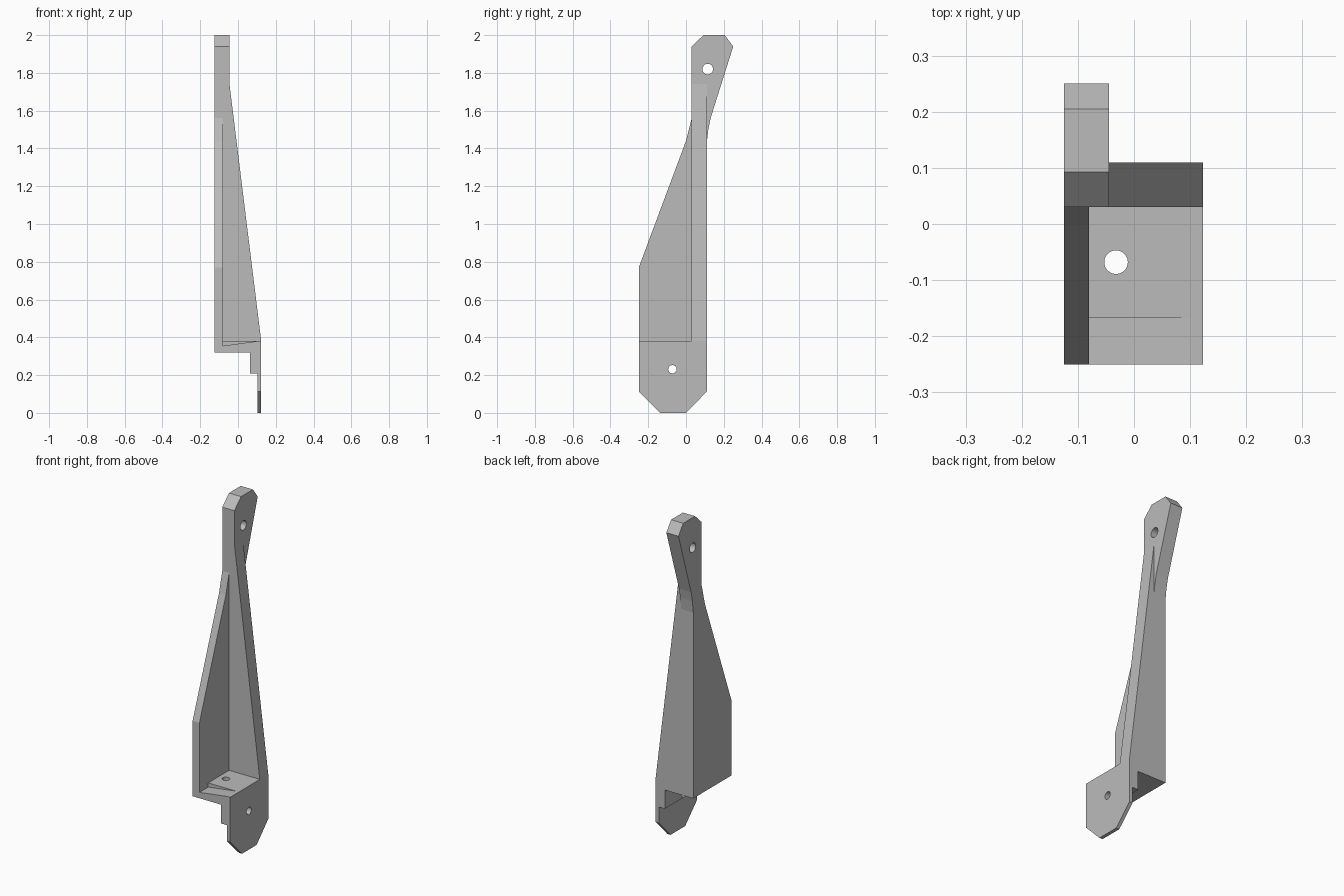
import bpy
import bmesh
from mathutils import Matrix, Vector

if "Cube" in bpy.data.objects:
    bpy.data.objects.remove(bpy.data.objects["Cube"], do_unlink=True)

GREY = (0.5, 0.5, 0.5, 1.0)
grey = bpy.data.materials.new("plain grey")
grey.use_nodes = True
grey.diffuse_color = GREY
grey.node_tree.nodes["Principled BSDF"].inputs["Base Color"].default_value = GREY


def make_object(name, bm):
    bmesh.ops.recalc_face_normals(bm, faces=bm.faces)
    mesh = bpy.data.meshes.new(name)
    bm.to_mesh(mesh)
    bm.free()
    mesh.materials.append(grey)
    obj = bpy.data.objects.new(name, mesh)
    bpy.context.collection.objects.link(obj)
    return obj


def extrude(name, profile, axis, start, end):
    """Extrude a yz profile along x, or an xz profile along y."""
    bm = bmesh.new()
    if axis == "x":
        points = [(start, a, b) for a, b in profile]
        step = Vector((end - start, 0, 0))
    else:
        points = [(a, start, b) for a, b in profile]
        step = Vector((0, end - start, 0))
    face = bm.faces.new([bm.verts.new(p) for p in points])
    new = bmesh.ops.extrude_face_region(bm, geom=[face])["geom"]
    moved = [g for g in new if isinstance(g, bmesh.types.BMVert)]
    bmesh.ops.translate(bm, verts=moved, vec=step)
    return make_object(name, bm)


def drill(parts, centre, radius, axis):
    """Cut a round hole through the given parts."""
    bm = bmesh.new()
    turn = Matrix.Rotation(1.5707963, 4, "Y") if axis == "x" else Matrix()
    bmesh.ops.create_cone(bm, cap_ends=True, segments=32, radius1=radius, radius2=radius,
                          depth=0.3, matrix=Matrix.Translation(centre) @ turn)
    cutter = make_object("hole_cutter", bm)
    cutter.hide_render = True
    for part in parts:
        mod = part.modifiers.new("hole", "BOOLEAN")
        mod.operation = "DIFFERENCE"
        mod.solver = "EXACT"
        mod.object = cutter
        bpy.context.view_layer.objects.active = part
        bpy.ops.object.modifier_apply(modifier=mod.name)
    bpy.data.objects.remove(cutter, do_unlink=True)


# Shared planes of the bracket
LEFT, INNER, ARM, RIGHT = -0.125, -0.08, -0.045, 0.123
FRONT, STEP, WEB, BACK = -0.25, -0.167, 0.03, 0.11
BASE, SHELF = 0.32, 0.38

# Tall thin side wall, tapering toward the arm
extrude("side_wall", [(FRONT, BASE), (FRONT, 0.77), (0, 1.44), (WEB, 1.56), (WEB, BASE)],
        "x", LEFT, INNER)

# Back wall with a long sloping edge
extrude("back_wall", [(LEFT, BASE), (RIGHT, BASE), (RIGHT, SHELF), (ARM, 1.74),
                      (ARM, 1.43), (LEFT, 1.43)], "y", WEB, BACK)

# Upper arm with a chamfered, drilled end
arm = extrude("upper_arm", [(WEB, 1.43), (WEB, 1.94), (0.093, 2), (0.205, 2), (0.25, 1.94),
                            (0.13, 1.56), (0.118, 1.5), (BACK, 1.43)], "x", LEFT, ARM)
drill([arm], (-0.09, 0.115, 1.82), 0.028, "x")

# Shelf: flat at the rear, with a sloped front part
shelf = extrude("shelf", [(INNER, BASE), (RIGHT, BASE), (RIGHT, SHELF), (INNER, SHELF)],
                "y", STEP, WEB)
drill([shelf], (-0.032, -0.068, 0.35), 0.021, "z")
extrude("shelf_front", [(INNER, BASE), (RIGHT, BASE), (RIGHT, SHELF), (0.103, SHELF),
                        (INNER, 0.355)], "y", FRONT, STEP)

# Step block under the shelf and the mounting tab beside it
block = extrude("step_block", [(0.063, 0.208), (0.102, 0.208), (0.102, BASE), (0.063, BASE)],
                "y", FRONT, BACK)
tab = extrude("mounting_tab", [(FRONT, BASE), (FRONT, 0.113), (-0.138, 0), (0, 0),
                               (BACK, 0.113), (BACK, BASE)], "x", 0.102, RIGHT)
drill([block, tab], (0.1, -0.072, 0.231), 0.022, "x")
